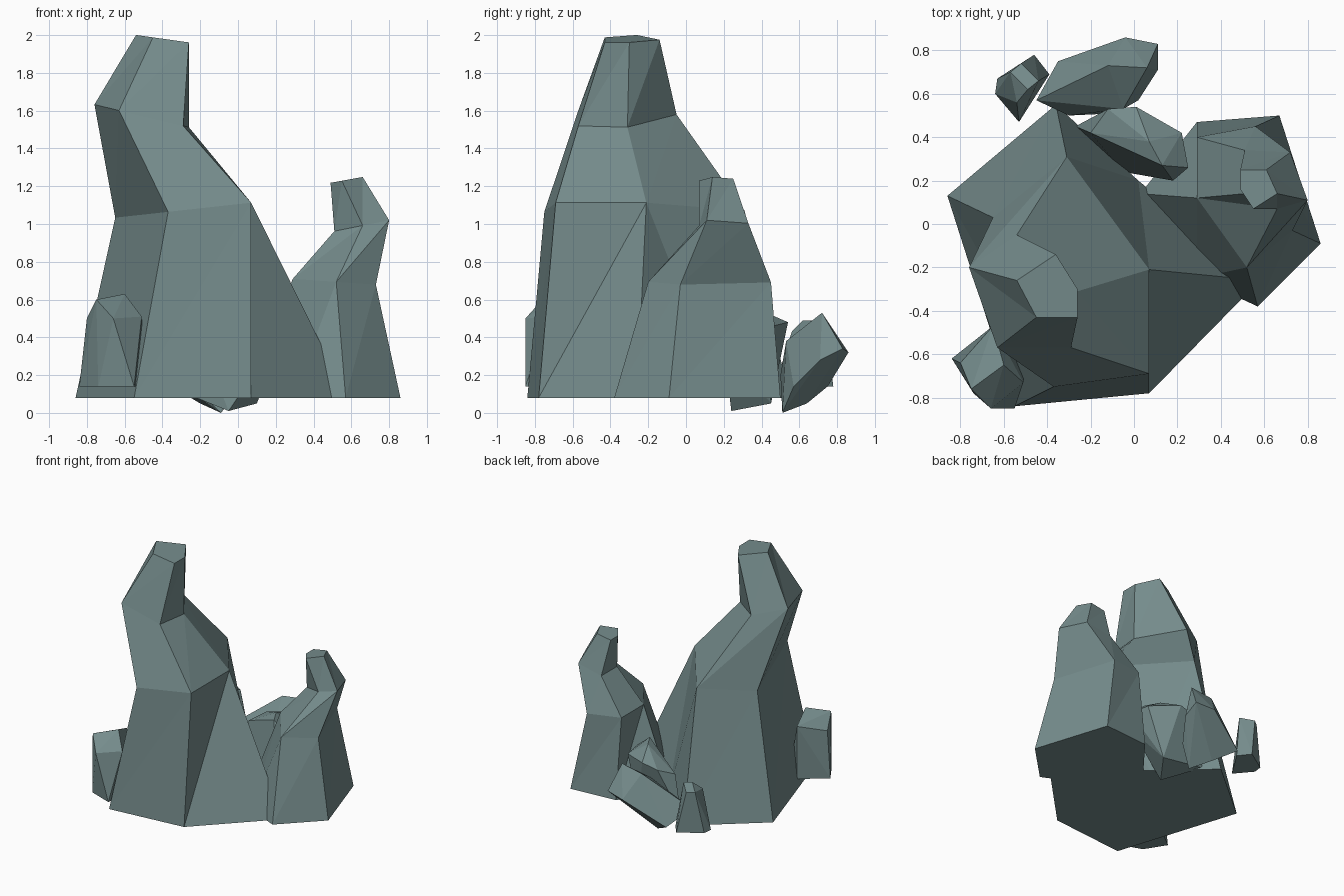
import bpy
import bmesh

default_cube = bpy.data.objects.get("Cube")
if default_cube:
    bpy.data.objects.remove(default_cube, do_unlink=True)

# One flat grey-green stone colour
stone = bpy.data.materials.new("grey green stone")
stone.use_nodes = True
stone_colour = (.18, .265, .265, 1)
stone.diffuse_color = stone_colour
stone.node_tree.nodes["Principled BSDF"].inputs["Base Color"].default_value = stone_colour

GROUND = .08


def finish_object(name, bm):
    """Recalculate normals, then turn the bmesh into a flat-shaded stone object."""
    bmesh.ops.recalc_face_normals(bm, faces=bm.faces)
    mesh = bpy.data.meshes.new(name)
    bm.to_mesh(mesh)
    bm.free()
    mesh.materials.append(stone)
    rock_object = bpy.data.objects.new(name, mesh)
    bpy.context.collection.objects.link(rock_object)
    return rock_object


def make_spire(name, base, sections):
    """Loft a six-sided base into five-sided sections.

    Each section is (height, slope along x, outline), so its plane can tilt.
    The last base corner has no partner above and closes with a fan.
    """
    bm = bmesh.new()
    lower = [bm.verts.new((x, y, GROUND)) for x, y in base]
    bm.faces.new(list(reversed(lower)))
    spare_corner = lower.pop()
    for height, slope, outline in sections:
        upper = [bm.verts.new((x, y, height + slope * x)) for x, y in outline]
        count = len(upper)
        for i in range(count):
            j = (i + 1) % count
            if spare_corner and j == 0:
                bm.faces.new((lower[i], spare_corner, upper[i]))
                bm.faces.new((upper[i], spare_corner, upper[j]))
                bm.faces.new((spare_corner, lower[j], upper[j]))
            else:
                bm.faces.new((lower[i], lower[j], upper[j]))
                bm.faces.new((lower[i], upper[j], upper[i]))
        spare_corner = None
        lower = upper
    bm.faces.new(lower)
    # Merge wall triangles that lie nearly in one plane
    bmesh.ops.dissolve_limit(bm, angle_limit=.04, verts=bm.verts, edges=bm.edges)
    return finish_object(name, bm)


def make_boulder(name, corners):
    """Wrap a few corner points in a faceted convex stone."""
    bm = bmesh.new()
    for corner in corners:
        bm.verts.new(corner)
    result = bmesh.ops.convex_hull(bm, input=bm.verts)
    unused = [v for v in result["geom_interior"] if isinstance(v, bmesh.types.BMVert)]
    bmesh.ops.delete(bm, geom=unused, context="VERTS")
    bmesh.ops.dissolve_limit(bm, angle_limit=.12, verts=bm.verts, edges=bm.edges)
    return finish_object(name, bm)


# Tall leaning spire
make_spire(
    "tall_spire",
    [(-.36, .55), (-.86, .13), (-.55, -.84), (.07, -.78), (.58, -.26), (.02, .2)],
    [
        (1.105, .11, [(-.31, .31), (-.65, .03), (-.37, -.75), (.07, -.69), (.07, -.21)]),
        (1.45, -.24, [(-.54, -.05), (-.76, -.2), (-.63, -.57), (-.29, -.57), (-.26, -.31)]),
        (1.925, -.14, [(-.36, -.14), (-.54, -.26), (-.45, -.43), (-.26, -.43), (-.26, -.3)]),
    ],
)

# Short hooked spire
make_spire(
    "short_spire",
    [(.57, -.38), (.86, -.09), (.67, .5), (.29, .47), (.03, .14), (.29, -.25)],
    [
        (.73, -.07, [(.52, -.2), (.73, -.03), (.56, .45), (.29, .4), (.29, .12)]),
        (.86, .2, [(.66, .07), (.8, .11), (.72, .33), (.51, .34), (.51, .14)]),
        (1.13, .18, [(.55, .07), (.66, .14), (.61, .25), (.49, .25), (.49, .16)]),
    ],
)

# Stone leaning on the front corner
make_boulder("front_boulder", [
    (-.84, -.62, .14), (-.74, -.78, .14), (-.55, -.85, .14), (-.5, -.6, .14), (-.65, -.47, .14),
    (-.8, -.64, .5), (-.75, -.76, .6), (-.66, -.85, .5), (-.51, -.73, .51),
    (-.6, -.65, .63), (-.65, -.47, .56),
])

# Little pointed stone at the back
make_boulder("back_pebble", [
    (-.64, .6, .14), (-.63, .67, .14), (-.46, .78, .14), (-.39, .69, .14), (-.53, .47, .14),
    (-.57, .7, .46), (-.52, .74, .46), (-.44, .66, .49), (-.49, .62, .49), (-.54, .56, .43),
])

# Long fallen slab at the back
make_boulder("back_slab", [
    (.06, .72, .53), (-.12, .73, .5), (-.05, .53, .38), (.11, .83, .34), (-.04, .86, .32),
    (.11, .71, .28), (.02, .57, .14), (-.09, .51, 0), (-.2, .64, .05),
    (-.35, .75, .14), (-.45, .57, .25), (-.3, .5, .2),
])

# Stone wedged between the two spires
make_boulder("wedged_boulder", [
    (.07, .38, .55), (.13, .27, .55), (.01, .54, .48), (-.12, .53, .45), (.22, .42, .45),
    (.25, .26, .45), (.18, .2, .35), (-.2, .42, .4), (-.27, .45, .1),
    (-.05, .24, .01), (.1, .45, .05),
])
